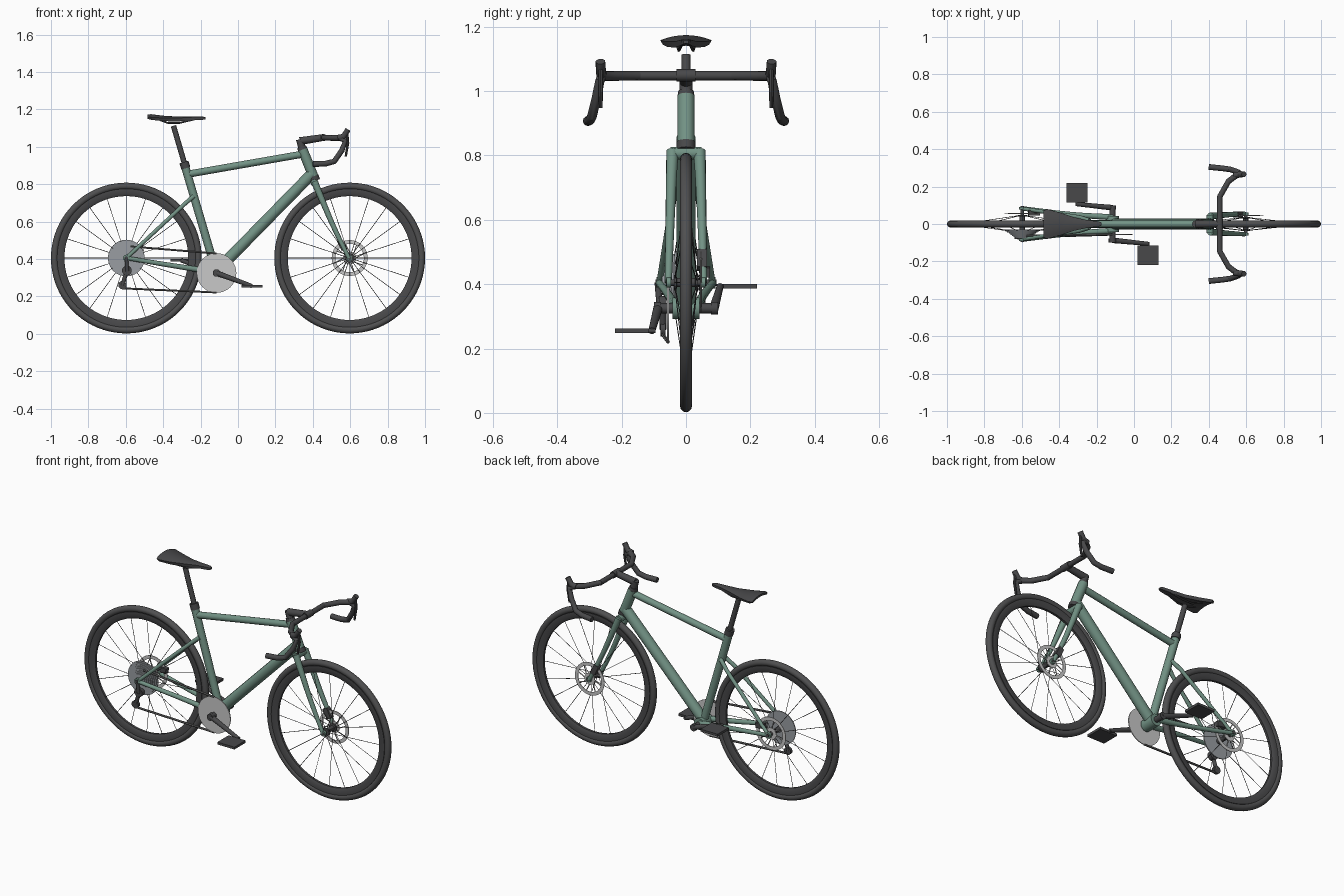
import bpy, bmesh, math
from mathutils import Vector

if "Cube" in bpy.data.objects:
    bpy.data.objects.remove(bpy.data.objects["Cube"])

made = []


def material(name, r, g, b):
    m = bpy.data.materials.new(name)
    m.use_nodes = True
    m.diffuse_color = (r, g, b, 1)
    m.node_tree.nodes["Principled BSDF"].inputs["Base Color"].default_value = (r, g, b, 1)
    return m


GREEN = material("sage green paint", .17, .29, .235)
BLACK = material("matte black", .065, .065, .068)
RUBBER = material("tyre rubber", .08, .08, .082)
STEEL = material("cassette steel", .32, .34, .36)
SILVER = material("bright silver", .58, .58, .58)
CHAIN = material("chain grey", .13, .13, .13)


def add(name, mesh, mat):
    mesh.materials.clear()
    mesh.materials.append(mat)
    ob = bpy.data.objects.new(name, mesh)
    bpy.context.collection.objects.link(ob)
    made.append(ob)
    return ob


def from_bmesh(name, bm, mat):
    bmesh.ops.recalc_face_normals(bm, faces=bm.faces)
    mesh = bpy.data.meshes.new(name)
    bm.to_mesh(mesh)
    bm.free()
    return add(name, mesh, mat)


def tubes(name, paths, mat, radius, end=None, res=4, curved=False):
    """Round tubes along paths, tapering from radius to end."""
    cu = bpy.data.curves.new(name, "CURVE")
    cu.dimensions = "3D"
    cu.bevel_depth = 1
    cu.bevel_resolution = res
    cu.use_fill_caps = True
    cu.resolution_u = 8
    end = radius if end is None else end
    for path in paths:
        s = cu.splines.new("BEZIER" if curved else "POLY")
        pts = s.bezier_points if curved else s.points
        pts.add(len(path) - 1)
        for i, (p, co) in enumerate(zip(pts, path)):
            p.co = co if curved else (*co, 1)
            p.radius = radius + (end - radius) * i / (len(path) - 1)
            if curved:
                p.handle_left_type = p.handle_right_type = "AUTO"
    temp = bpy.data.objects.new(name + " path", cu)
    bpy.context.collection.objects.link(temp)
    dg = bpy.context.evaluated_depsgraph_get()
    mesh = bpy.data.meshes.new_from_object(temp.evaluated_get(dg))
    bpy.data.objects.remove(temp)
    return add(name, mesh, mat)


def both(path):
    """A path on the left together with its mirror on the right."""
    return [[(x, s * y, z) for x, y, z in path] for s in (1, -1)]


def lathe(name, profile, centre, mat, segs=64, closed=False):
    """Turn a (radius, y) profile about the y axis."""
    bm = bmesh.new()
    cx, cy, cz = centre
    rings = []
    for i in range(segs):
        a = math.tau * i / segs
        rings.append([bm.verts.new((cx + r * math.cos(a), cy + y, cz + r * math.sin(a)))
                      for r, y in profile])
    n = len(profile)
    for i in range(segs):
        a, b = rings[i], rings[(i + 1) % segs]
        for j in range(n if closed else n - 1):
            k = (j + 1) % n
            bm.faces.new((a[j], b[j], b[k], a[k]))
    if not closed:
        bm.faces.new([r[0] for r in rings])
        bm.faces.new([r[-1] for r in rings])
    return from_bmesh(name, bm, mat)


def disc(name, radius, half, centre, mat, segs=48):
    return lathe(name, [(radius, -half), (radius, half)], centre, mat, segs)


def band(name, r0, r1, half, centre, mat):
    return lathe(name, [(r0, -half), (r1, -half), (r1, half), (r0, half)], centre, mat, closed=True)


def box(name, centre, size, mat, tilt=0):
    bm = bmesh.new()
    bmesh.ops.create_cube(bm, size=1)
    bmesh.ops.scale(bm, vec=size, verts=bm.verts)
    ob = from_bmesh(name, bm, mat)
    ob.location = centre
    ob.rotation_euler.y = tilt
    return ob


# Wheels: tyre, rim, hub, spokes and brake rotor
AX, AZ = .597, .405
for name, x, flange, axle in (("front", AX, .034, .062), ("rear", -AX, .045, .095)):
    c = (x, 0, AZ)
    circle = [(.3845 + .0185 * math.cos(math.tau * i / 12), .0185 * math.sin(math.tau * i / 12))
              for i in range(12)]
    lathe(name + "_tyre", circle, c, RUBBER, 80, True)
    lathe(name + "_rim", [(.37, -.014), (.37, .014), (.345, .015), (.331, .007),
                          (.331, -.007), (.345, -.015)], c, BLACK, 80, True)
    f = flange
    lathe(name + "_hub", [(.024, -f - .004), (.024, -f + .004), (.014, -f + .006),
                          (.014, f - .006), (.024, f - .004), (.024, f + .004)], c, BLACK, 24)
    disc(name + "_axle", .01, axle, c, BLACK, 16)
    spokes = []
    for i in range(20):
        a = math.tau * i / 20
        u = Vector((math.cos(a), 0, math.sin(a)))
        hub = Vector(c) + u * .02 + Vector((0, f if i % 2 else -f, 0))
        spokes.append([hub, Vector(c) + u * .335])
    tubes(name + "_spokes", spokes, BLACK, .0016, res=0)
    rc = (x, f + .012, AZ)
    band(name + "_rotor_ring", .076, .096, .0015, rc, SILVER)
    band(name + "_rotor_carrier", .012, .034, .002, rc, SILVER)
    arms = []
    for i in range(8):
        a = math.tau * i / 8
        arms.append([(x + r * math.cos(a + t), rc[1], AZ + r * math.sin(a + t))
                     for r, t in ((.03, 0), (.08, .3))])
    tubes(name + "_rotor_arms", arms, SILVER, .003, res=1)
box("front_caliper", (.555, .05, .475), (.03, .032, .06), BLACK, -.45)
box("rear_caliper", (-.535, .06, .44), (.06, .03, .03), BLACK, .15)

# Frame
BX, BZ = -.115, .325
tubes("seat_tube", [[(BX, 0, BZ), (-.283, 0, .895)]], GREEN, .022)
tubes("top_tube", [[(-.27, 0, .853), (.355, 0, .962)]], GREEN, .019)
tubes("down_tube", [[(BX + .01, 0, BZ + .02), (.395, 0, .855)]], GREEN, .03)
tubes("head_tube", [[(.345, 0, .985), (.404, 0, .838)]], GREEN, .027)
disc("bottom_bracket", .034, .042, (BX, 0, BZ), GREEN, 32)
tubes("chainstays", both([(BX, .036, BZ + .005), (-.32, .05, .36), (-AX, .084, AZ)]),
      GREEN, .016, .011, curved=True)
tubes("seatstays", both([(-.238, .018, .735), (-.29, .036, .69), (-AX, .082, AZ)]), GREEN, .012, .01)
for s in (1, -1):
    disc("rear_dropout", .018, .007, (-AX, s * .084, AZ), GREEN, 20)
    disc("fork_dropout", .016, .007, (AX, s * .054, AZ), GREEN, 20)

# Fork and headset
tubes("fork_legs", both([(.408, .042, .815), (.45, .046, .715), (.51, .05, .575), (AX - .004, .055, AZ)]),
      GREEN, .019, .011, curved=True)
tubes("fork_crown", [[(.408, -.048, .807), (.408, .048, .807)]], GREEN, .02)
tubes("lower_headset", [[(.403, 0, .842), (.411, 0, .818)]], BLACK, .029)
tubes("upper_headset", [[(.347, 0, .98), (.34, 0, 1.0)]], BLACK, .027, .024)
tubes("steerer_spacers", [[(.342, 0, .995), (.33, 0, 1.04)]], BLACK, .02)

# Stem, drop handlebar, hoods and levers
tubes("stem", [[(.33, 0, 1.03), (.46, 0, 1.05)]], BLACK, .021, .018)
tubes("bar_top", [[(.458, -.15, 1.048), (.458, .15, 1.048)]], BLACK, .0145)
tubes("bar_clamp", [[(.458, -.03, 1.049), (.458, .03, 1.049)]], BLACK, .019)
tubes("bar_ends", both([(.458, .145, 1.048), (.505, .228, 1.047), (.55, .262, 1.047)]), BLACK, .0145, .016)
tubes("bar_drops", both([(.545, .262, 1.047), (.573, .268, 1.03), (.555, .278, .98),
                         (.515, .292, .922), (.47, .298, .91), (.40, .305, .907)]), BLACK, .0145, .0155)
tubes("brake_hoods", both([(.535, .261, 1.047), (.565, .264, 1.055), (.588, .266, 1.092)]), BLACK, .017, .015)
tubes("brake_levers", both([(.582, .265, 1.075), (.588, .265, 1.02), (.576, .265, .948)]),
      BLACK, .008, .006, res=2)

# Seat post, collar and saddle
tubes("seat_collar", [[(-.279, 0, .885), (-.289, 0, .918)]], BLACK, .025)
tubes("seat_post", [[(-.283, 0, .90), (-.345, 0, 1.112)]], BLACK, .0145)
tubes("saddle_rails", both([(-.44, .03, 1.152), (-.375, .022, 1.127), (-.315, .022, 1.127),
                            (-.22, .01, 1.15)]), BLACK, .005, res=2)
bm = bmesh.new()
sections = [(-.483, .072, 1.172, .012), (-.465, .08, 1.174, .018), (-.40, .062, 1.166, .02),
            (-.32, .036, 1.161, .02), (-.25, .021, 1.162, .018), (-.19, .014, 1.162, .016),
            (-.174, .008, 1.158, .01)]
rings = []
for x, w, top, thick in sections:
    t = [i / 4 - 1 for i in range(9)]
    pts = [(w * v, top - .016 * v * v * w / .08) for v in t]
    pts += [(w * v * .9, top - thick - .012 * v * v * w / .08) for v in reversed(t)]
    rings.append([bm.verts.new((x, y, z)) for y, z in pts])
for a, b in zip(rings, rings[1:]):
    for j in range(len(a)):
        k = (j + 1) % len(a)
        bm.faces.new((a[j], b[j], b[k], a[k]))
bm.faces.new(rings[0])
bm.faces.new(rings[-1])
from_bmesh("saddle", bm, BLACK)

# Cranks, pedals and chainring
disc("crank_axle", .016, .09, (BX, 0, BZ), BLACK, 24)
disc("chainring", .106, .0025, (BX, -.056, BZ), SILVER)
for name, s, px, pz in (("right", -1, .075, .255), ("left", 1, -.305, .393)):
    tubes(name + "_crank", [[(BX, s * .087, BZ), (px, s * .106, pz)]], BLACK, .015, .011)
    disc(name + "_crank_boss", .02, .011, (BX, s * .088, BZ), BLACK, 24)
    disc(name + "_pedal_axle", .007, .03, (px, s * .125, pz), BLACK, 12)
    box(name + "_pedal", (px, s * .168, pz), (.112, .104, .014), BLACK)

# Cassette as a stepped cone of sprockets
steps = []
for i in range(8):
    r, y = .098 - .0085 * i, -.03 - .0055 * i
    steps += [(r, y), (r, y - .0055)]
lathe("cassette", steps, (-AX, 0, AZ), STEEL, 40)

# Derailleur and chain
DY = -.072
tubes("derailleur_hanger", [[(-AX, -.088, AZ), (-.592, DY - .01, .335)]], BLACK, .01)
disc("derailleur_body", .026, .012, (-.594, DY, .338), BLACK, 20)
disc("lower_jockey_wheel", .022, .008, (-.618, DY, .26), BLACK, 20)
tubes("derailleur_cage", [[(-.594, DY, .338), (-.618, DY, .26)]], BLACK, .011)
tubes("chain", [[(-.575, -.062, .467), (BX, -.056, BZ + .104)],
                [(-.618, DY, .243), (BX, -.056, BZ - .104)]], CHAIN, .006, res=1)

# Smooth shading with sharp edges kept
bpy.ops.object.select_all(action="DESELECT")
for ob in made:
    ob.select_set(True)
bpy.context.view_layer.objects.active = made[0]
bpy.ops.object.shade_smooth_by_angle(angle=math.radians(35))
